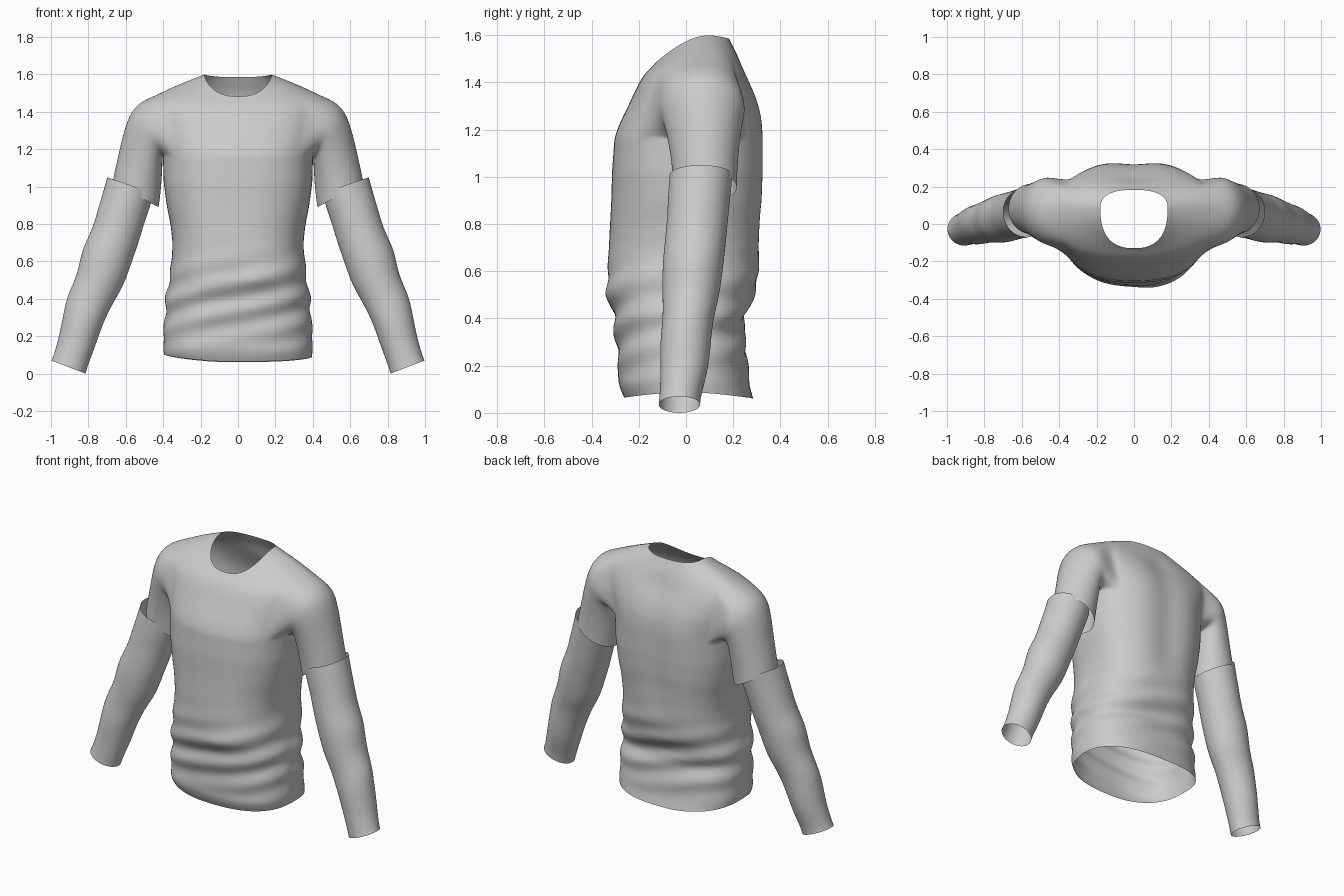
import bpy, bmesh, math

if "Cube" in bpy.data.objects:
    bpy.data.objects.remove(bpy.data.objects["Cube"])

N = 48      # columns around the torso
K = 5       # half width of an armhole, in columns
ARM_ROWS = 4


def power(v, p):
    return math.copysign(abs(v) ** p, v)


def finish(bm, name):
    bmesh.ops.recalc_face_normals(bm, faces=bm.faces)
    for f in bm.faces:
        f.smooth = True
    mesh = bpy.data.meshes.new(name)
    bm.to_mesh(mesh)
    bm.free()
    ob = bpy.data.objects.new(name, mesh)
    bpy.context.collection.objects.link(ob)
    return ob


def subdivide(ob):
    m = ob.modifiers.new("smooth", 'SUBSURF')
    m.levels = m.render_levels = 2


def bridge(bm, a, b):
    n = len(a)
    for i in range(n):
        bm.faces.new((a[i], a[(i + 1) % n], b[(i + 1) % n], b[i]))


def limb_ring(bm, n, side, inner, outer, yc, yr):
    """Slanted ellipse, starting at its inner (x, z) point and turning towards +y."""
    (xi, zi), (xo, zo) = inner, outer
    ring = []
    for i in range(n):
        t = 2 * math.pi * i / n
        w = (1 - math.cos(t)) / 2
        ring.append(bm.verts.new((side * (xi + (xo - xi) * w),
                                  yc + yr * math.sin(t), zi + (zo - zi) * w)))
    return ring


def folds(x, z, front):
    """Cloth wrinkles gathered around the waist."""
    env = math.exp(-((z - 0.37) / 0.2) ** 2)
    slant = 0.35 if front else -0.12
    f = 0.013 * env * math.sin(42 * (z - slant * x) + 1.5 * math.sin(5 * x))
    if front:
        f += 0.010 * math.exp(-((z - 0.55 - 0.3 * (x - 0.2)) / 0.05) ** 2) * (x > 0)
    return f


def torso_ring(bm, a, yf, yb, yc, zf, zs, zb):
    ring = []
    for j in range(N):
        t = 2 * math.pi * j / N
        c, s = math.cos(t), math.sin(t)
        x = a * power(c, 0.8)
        front = s < 0
        y = yc + ((yc - yf) if front else (yb - yc)) * power(s, 0.8)
        z = zs + ((zf if front else zb) - zs) * abs(s) ** 1.3
        if zs < 1.1:
            g = folds(x, z, front) * min(1, max(0, (z - 0.07) / 0.08))
            x += g * c * 0.7
            y += g * s
        if s > 0 and 0.6 < z < 1.45:       # hollow along the spine
            y -= 0.02 * math.exp(-(x / 0.09) ** 2) * min(1, (z - 0.6) * 4)
        ring.append(bm.verts.new((x, y, z)))
    return ring


# Torso below the armpits: z, half width, front y, back y
LOWER = [(0.07, .395, -.262, .285), (0.12, .40, -.288, .270), (0.20, .40, -.285, .263),
         (0.28, .392, -.295, .255), (0.35, .388, -.300, .240), (0.41, .386, -.308, .250),
         (0.50, .368, -.332, .290), (0.60, .357, -.332, .310), (0.70, .350, -.328, .315),
         (0.80, .362, -.322, .322), (0.90, .382, -.317, .332), (1.02, .398, -.314, .336),
         (1.17, .402, -.303, .336)]
# Yoke above: half width, front y, back y, centre y, z front, z side, z back
UPPER = [(.412, -.278, .332, .025, 1.235, 1.24, 1.235),
         (.432, -.247, .318, .045, 1.295, 1.32, 1.30),
         (.448, -.218, .290, .065, 1.36, 1.405, 1.37),
         (.450, -.190, .255, .085, 1.415, 1.484, 1.44),
         (.335, -.165, .222, .090, 1.447, 1.540, 1.51),
         (.245, -.143, .200, .090, 1.467, 1.575, 1.55),
         (.180, -.130, .183, .085, 1.482, 1.600, 1.585)]
# Short sleeve: inner xz, outer xz, centre y, half depth
SLEEVE = [((.403, 1.145), (.520, 1.455), .070, .185),
          ((.404, 1.11), (.575, 1.40), .072, .170),
          ((.407, 1.05), (.610, 1.30), .076, .155),
          ((.412, .98), (.640, 1.17), .079, .142),
          ((.418, .93), (.660, 1.08), .080, .137),
          ((.424, .89), (.672, 1.02), .081, .135)]
# Arm sleeve, in the same terms
ARM = [((.450, .965), (.700, 1.05), .064, .134), ((.470, .89), (.722, .97), .057, .133),
       ((.502, .80), (.752, .87), .050, .130), ((.525, .72), (.780, .77), .042, .130),
       ((.552, .64), (.832, .67), .032, .130), ((.580, .56), (.848, .59), .026, .127),
       ((.612, .47), (.868, .51), .020, .120), ((.660, .39), (.912, .42), .010, .108),
       ((.702, .31), (.930, .34), .000, .108), ((.735, .23), (.945, .26), -.004, .106),
       ((.765, .14), (.962, .18), -.010, .098), ((.800, .05), (.985, .10), -.024, .088),
       ((.815, .00), (.998, .07), -.028, .088)]


def sample(z):
    for p, q in zip(LOWER, LOWER[1:]):
        if z <= q[0] + 1e-6:
            u = (z - p[0]) / (q[0] - p[0])
            return [p[i] + (q[i] - p[i]) * u for i in (1, 2, 3)]


# Shirt: torso rings from the hem up to the neckline
bm = bmesh.new()
rows = []
STEPS = 36
for i in range(STEPS + 1):
    u = i / STEPS
    z = 0.07 + 1.10 * u
    a, yf, yb = sample(z)
    lift = 0.018 * max(0, 1 - u * 6)
    rows.append(torso_ring(bm, a, yf, yb, 0.02 * u, z - lift * 0.3, z + lift, z - lift * 0.5))
for v in rows[0]:
    v.co.z += max(0, -v.co.x - 0.1) * 0.05
rows += [torso_ring(bm, *p) for p in UPPER]

hole = range(STEPS, STEPS + ARM_ROWS)
for r in range(len(rows) - 1):
    for j in range(N):
        right = j < K or j >= N - K
        left = N // 2 - K <= j < N // 2 + K
        if r in hole and (right or left):
            continue
        n = (j + 1) % N
        bm.faces.new((rows[r][j], rows[r][n], rows[r + 1][n], rows[r + 1][j]))

# Short sleeves grown out of the armholes
top = STEPS + ARM_ROWS
path = [(STEPS, k) for k in range(K + 1)]
path += [(r, K) for r in range(STEPS + 1, top)]
path += [(top, k) for k in range(K, -K - 1, -1)]
path += [(r, -K) for r in range(top - 1, STEPS, -1)]
path += [(STEPS, k) for k in range(-K, 0)]
for side in (1, -1):
    prev = [rows[r][(k if side > 0 else N // 2 - k) % N] for r, k in path]
    for spec in SLEEVE:
        ring = limb_ring(bm, len(path), side, *spec)
        bridge(bm, prev, ring)
        prev = ring
# drop the unused vertices inside the armholes
bmesh.ops.delete(bm, geom=[v for v in bm.verts if not v.link_faces], context='VERTS')
subdivide(finish(bm, "shirt"))

# Long arm sleeves, mirrored
bm = bmesh.new()
rings = [limb_ring(bm, 28, 1, *spec) for spec in ARM]
for a, b in zip(rings, rings[1:]):
    bridge(bm, a, b)
arm = finish(bm, "arm_sleeves")
mirror = arm.modifiers.new("mirror", 'MIRROR')
mirror.use_axis = (True, False, False)
mirror.use_mirror_merge = False
subdivide(arm)
